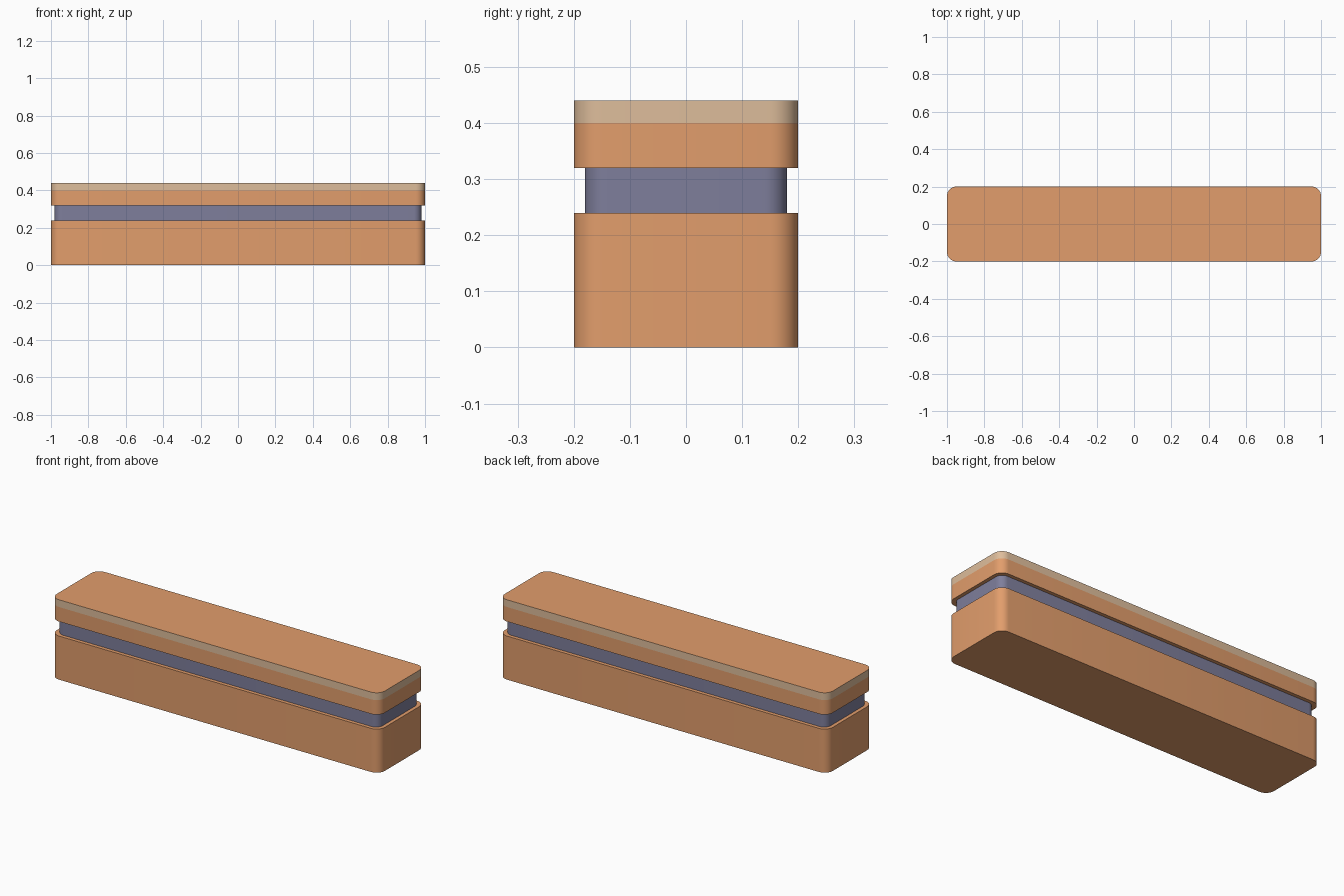
import bpy, bmesh
from math import sin, cos, pi

if "Cube" in bpy.data.objects:
    bpy.data.objects.remove(bpy.data.objects["Cube"])


def material(name, color):
    m = bpy.data.materials.new(name)
    m.diffuse_color = (*color, 1)
    m.use_nodes = True
    m.node_tree.nodes["Principled BSDF"].inputs["Base Color"].default_value = m.diffuse_color
    return m


orange = material("orange", (0.76, 0.34, 0.15))
tan = material("tan", (0.73, 0.51, 0.33))
slate = material("slate", (0.21, 0.21, 0.33))


def outline(hx, hy, r, steps=8):
    """Rounded rectangle, counter-clockwise."""
    pts = []
    for i, (sx, sy) in enumerate([(1, 1), (-1, 1), (-1, -1), (1, -1)]):
        for k in range(steps + 1):
            a = (i + k / steps) * pi / 2
            pts.append((sx * (hx - r) + r * cos(a), sy * (hy - r) + r * sin(a)))
    return pts


def slab(name, hx, hy, r, levels, side_mats, cap_mat):
    """Rounded block with one side material per level span."""
    bm = bmesh.new()
    pts = outline(hx, hy, r)
    n = len(pts)
    rings = [[bm.verts.new((x, y, z)) for x, y in pts] for z in levels]
    mats = list(dict.fromkeys([cap_mat] + side_mats))
    for lower, upper, mat in zip(rings, rings[1:], side_mats):
        for i in range(n):
            j = (i + 1) % n
            f = bm.faces.new((lower[i], lower[j], upper[j], upper[i]))
            f.material_index = mats.index(mat)
            f.smooth = True
    caps = [bm.faces.new(rings[0][::-1]), bm.faces.new(rings[-1])]
    for cap in caps:
        for e in cap.edges:
            e.smooth = False
    me = bpy.data.meshes.new(name)
    bm.to_mesh(me)
    bm.free()
    for m in mats:
        me.materials.append(m)
    ob = bpy.data.objects.new(name, me)
    bpy.context.collection.objects.link(ob)
    return ob


# Main block
slab("base_block", 1.0, 0.2, 0.05, [0, 0.24], [orange], orange)
# Recessed band between base and lid
slab("recessed_band", 0.98, 0.18, 0.04, [0.24, 0.32], [slate], slate)
# Lid with a pale strip around its upper edge
slab("lid", 1.0, 0.2, 0.05, [0.32, 0.40, 0.44], [orange, tan], orange)
